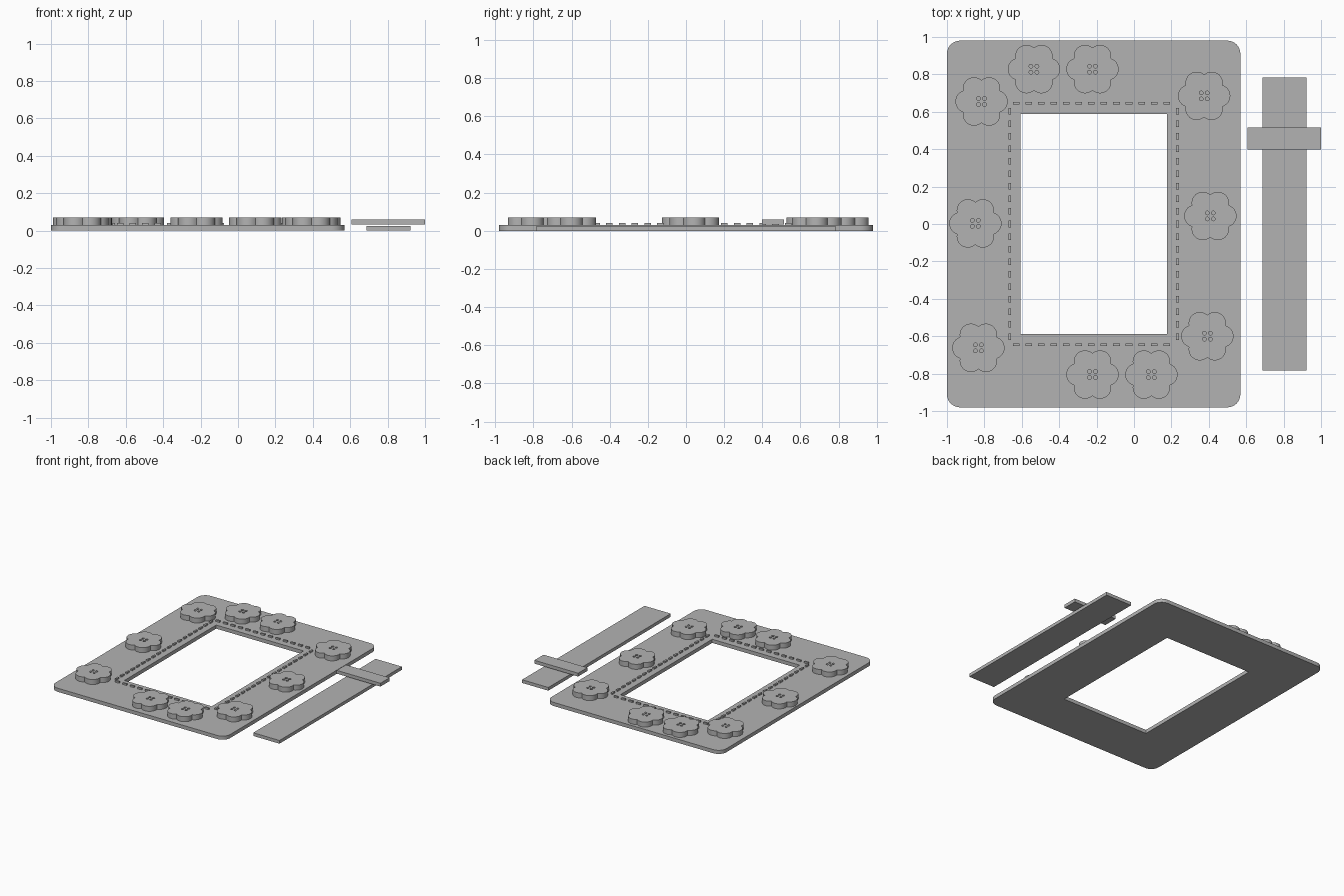
import bpy
from math import sin, cos, pi, radians, asin

if "Cube" in bpy.data.objects:
    bpy.data.objects.remove(bpy.data.objects["Cube"])

grey = bpy.data.materials.new("plain_grey")
grey.use_nodes = True
colour = (0.45, 0.45, 0.45, 1)
grey.diffuse_color = colour
grey.node_tree.nodes["Principled BSDF"].inputs["Base Color"].default_value = colour

UNIT = 2 / 102          # one model millimetre
CX = -11 * UNIT         # middle of the frame
BASE = 1.5 * UNIT       # top of the frame plate


def circle(x, y, r, n=16):
    return [(x + r * cos(2 * pi * i / n), y + r * sin(2 * pi * i / n)) for i in range(n)]


def rectangle(x, y, w, h):
    return [(x + sx * w / 2, y + sy * h / 2) for sx, sy in ((1, 1), (-1, 1), (-1, -1), (1, -1))]


def rounded_rectangle(x, y, w, h, r, n=8):
    pts = []
    for k, (px, py) in enumerate(rectangle(x, y, w - 2 * r, h - 2 * r)):
        for i in range(n + 1):
            a = pi / 2 * (k + i / n)
            pts.append((px + r * cos(a), py + r * sin(a)))
    return pts


def petals(reach, r, n=12):
    """Outline of six overlapping round petals."""
    half = pi / 6 + asin(reach * sin(pi / 6) / r)
    half = pi - (pi - half)
    pts = []
    for k in range(6):
        a0 = k * pi / 3
        for i in range(n):
            a = a0 - half + 2 * half * i / n
            pts.append((reach * cos(a0) + r * cos(a), reach * sin(a0) + r * sin(a)))
    return pts


def slab(name, outlines, z0, z1):
    """Extrude flat outlines; inner outlines become holes."""
    curve = bpy.data.curves.new(name, "CURVE")
    curve.dimensions = "2D"
    curve.fill_mode = "BOTH"
    curve.extrude = (z1 - z0) / 2
    for pts in outlines:
        spline = curve.splines.new("POLY")
        spline.points.add(len(pts) - 1)
        for p, (x, y) in zip(spline.points, pts):
            p.co = (x, y, 0, 1)
        spline.use_cyclic_u = True
    temp = bpy.data.objects.new(name + "_outline", curve)
    bpy.context.collection.objects.link(temp)
    bpy.context.view_layer.update()
    graph = bpy.context.evaluated_depsgraph_get()
    mesh = bpy.data.meshes.new_from_object(temp.evaluated_get(graph))
    bpy.data.objects.remove(temp)
    mesh.name = name
    mesh.materials.clear()
    mesh.materials.append(grey)
    obj = bpy.data.objects.new(name, mesh)
    obj.location.z = (z0 + z1) / 2
    bpy.context.collection.objects.link(obj)
    bpy.ops.object.select_all(action="DESELECT")
    obj.select_set(True)
    bpy.context.view_layer.objects.active = obj
    bpy.ops.object.shade_smooth_by_angle(angle=radians(30))
    return obj


# Frame plate with its window
slab("frame_plate", [rounded_rectangle(CX, 0, 80 * UNIT, 100 * UNIT, 0.07),
                     rectangle(CX, 0, 40 * UNIT, 60 * UNIT)], 0, BASE)

# Raised stitches around the window
stitches = []
for side in (-1, 1):
    for i in range(13):
        stitches.append(rectangle(CX + (i - 6) * 0.067 - 0.012, side * 0.645, 0.035, 0.014))
    for i in range(19):
        stitches.append(rectangle(CX + side * 0.448, (i - 9) * 0.067, 0.014, 0.035))
slab("stitches", stitches, BASE, 0.042)

# Flower buttons, each with four thread holes
centres = [(-0.815, 0.655), (-0.535, 0.828), (-0.222, 0.828), (0.375, 0.685), (0.408, 0.043),
           (0.392, -0.6), (0.093, -0.805), (-0.222, -0.805), (-0.832, -0.662), (-0.848, 0.003)]
holes = [circle(sx * 0.016, sy * 0.016, 0.01) for sx in (-1, 1) for sy in (-1, 1)]
first = slab("flower_button", [petals(0.08, 0.06)] + holes, BASE, 0.07)
for i, (x, y) in enumerate(centres):
    flower = first if i == 0 else first.copy()
    if i:
        bpy.context.collection.objects.link(flower)
    flower.location.x, flower.location.y = x, y

# Separate stand: long strip with a crossbar over it
slab("stand_strip", [rectangle(0.804, 0, 12 * UNIT, 80 * UNIT)], 0, 0.026)
slab("stand_crossbar", [rectangle(0.804, 0.456, 20 * UNIT, 6 * UNIT)], 0.033, 0.06)
